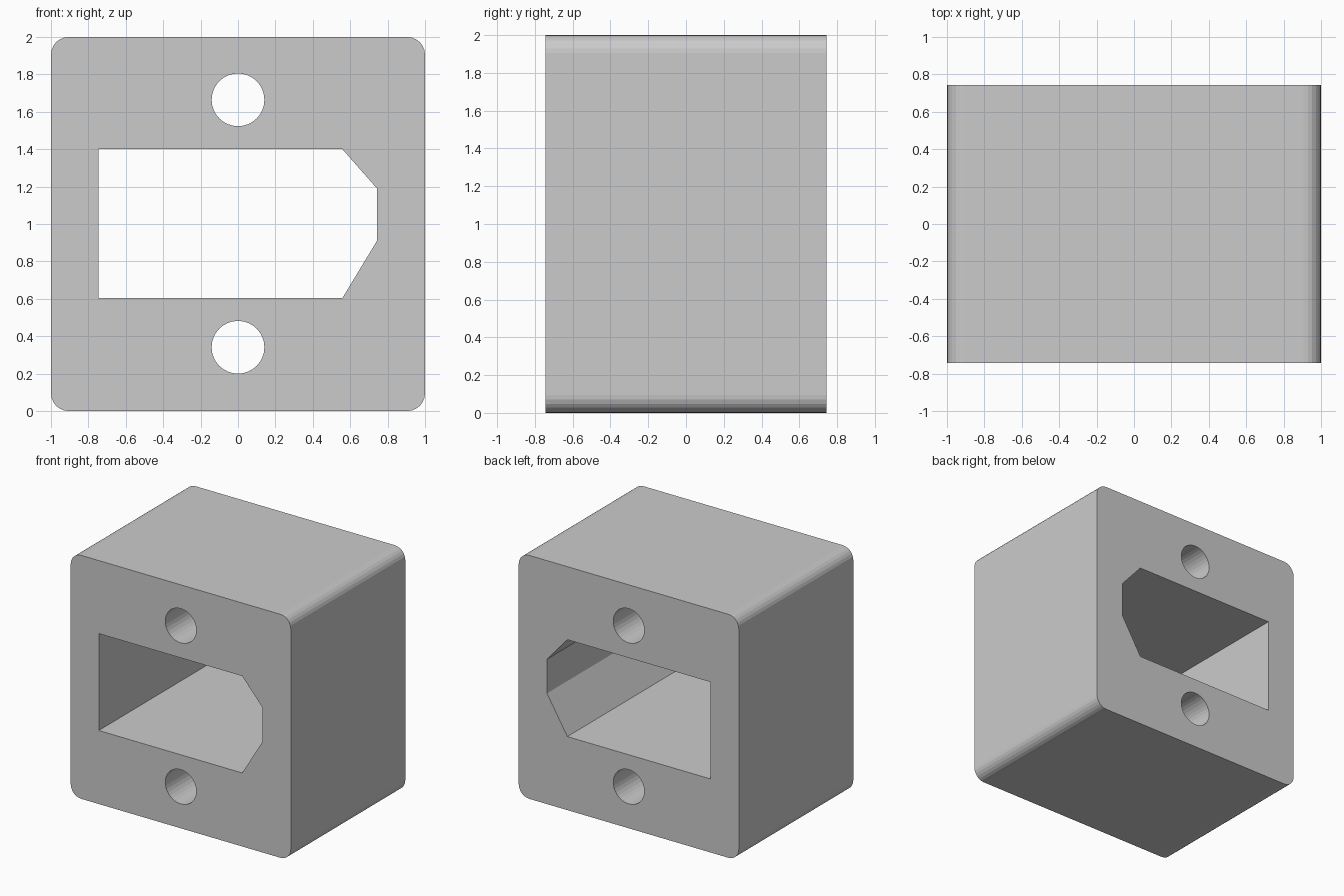
import bpy, bmesh
from math import pi, cos, sin
from mathutils import Matrix

if "Cube" in bpy.data.objects:
    bpy.data.objects.remove(bpy.data.objects["Cube"])

HALF_DEPTH = 0.743


def arc(cx, cz, r, start, end, n):
    """Points along an arc, both ends included."""
    return [(cx + r * cos(start + (end - start) * i / n),
             cz + r * sin(start + (end - start) * i / n)) for i in range(n + 1)]


def circle(cx, cz, r, n=32):
    return arc(cx, cz, r, 0, 2 * pi, n)[:-1]


# Rounded square outline of the block
R = 0.095
outline = []
for k, (sx, sz) in enumerate([(1, 1), (-1, 1), (-1, -1), (1, -1)]):
    outline += arc(sx * (1 - R), 1 + sz * (1 - R), R, k * pi / 2, (k + 1) * pi / 2, 6)

# Socket window with two clipped corners
window = [(-0.745, 0.604), (0.558, 0.604), (0.743, 0.91),
          (0.743, 1.19), (0.558, 1.4), (-0.745, 1.4)]

# Screw holes above and below the window
holes = [circle(0, z, 0.141) for z in (0.341, 1.664)]

# Filled profile extruded through the depth
curve = bpy.data.curves.new("block_profile", 'CURVE')
curve.dimensions = '2D'
curve.fill_mode = 'BOTH'
curve.extrude = HALF_DEPTH
for loop in [outline, window] + holes:
    spline = curve.splines.new('POLY')
    spline.points.add(len(loop) - 1)
    for point, (x, z) in zip(spline.points, loop):
        point.co = (x, z, 0, 1)
    spline.use_cyclic_u = True
profile = bpy.data.objects.new("block_profile", curve)
bpy.context.collection.objects.link(profile)
bpy.context.view_layer.update()

# Solid mesh, stood upright with welded edges
mesh = bpy.data.meshes.new_from_object(
    profile.evaluated_get(bpy.context.evaluated_depsgraph_get()))
bpy.data.objects.remove(profile)
bm = bmesh.new()
bm.from_mesh(mesh)
bmesh.ops.remove_doubles(bm, verts=bm.verts, dist=0.0005)
bmesh.ops.transform(bm, matrix=Matrix.Rotation(pi / 2, 4, 'X'), verts=bm.verts)
bmesh.ops.recalc_face_normals(bm, faces=bm.faces)
for face in bm.faces:
    face.smooth = False
bm.to_mesh(mesh)
bm.free()

mesh.name = "socket_housing"
housing = bpy.data.objects.new("socket_housing", mesh)
bpy.context.collection.objects.link(housing)
